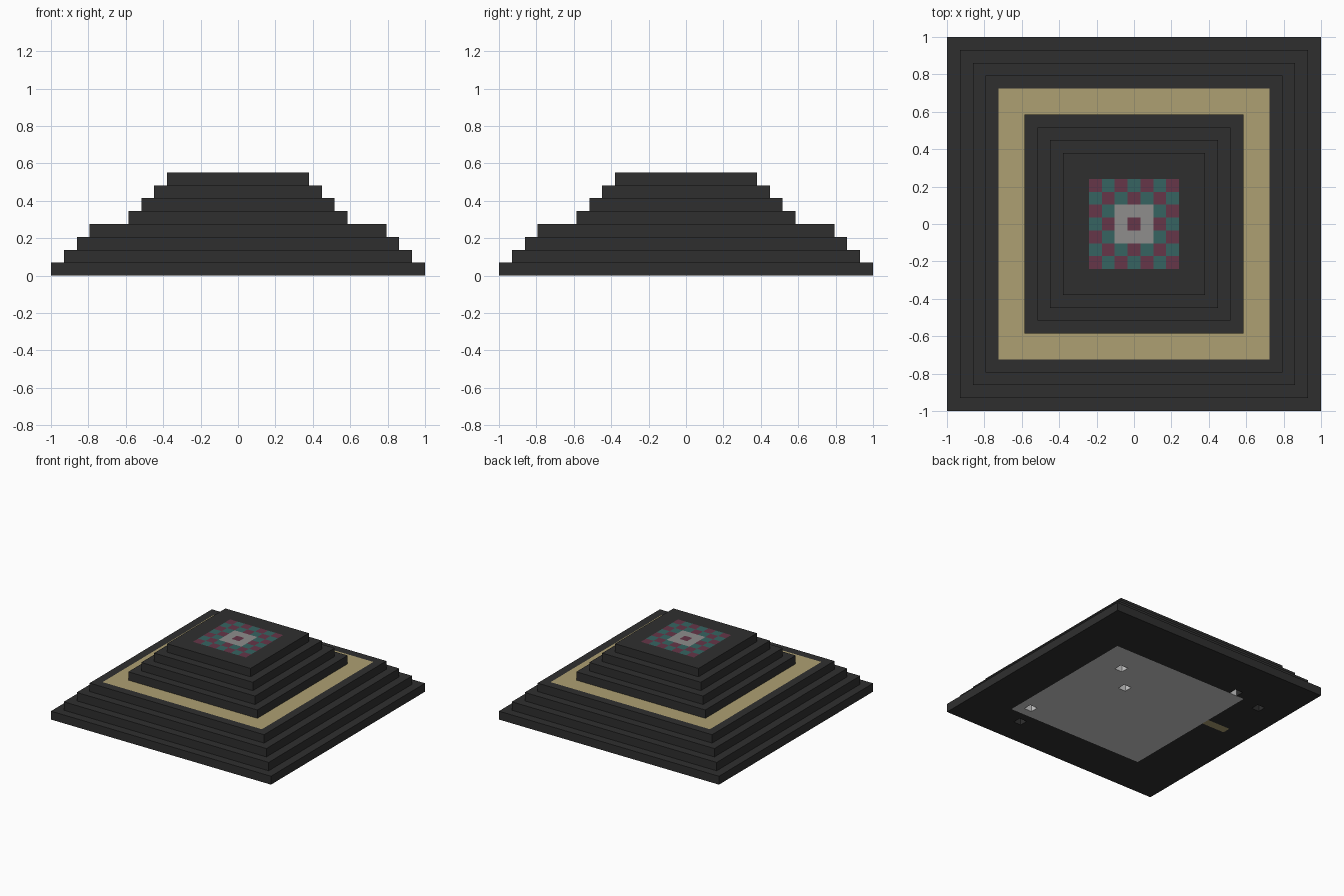
import bpy
import bmesh

cube = bpy.data.objects.get("Cube")
if cube:
    bpy.data.objects.remove(cube, do_unlink=True)

CELL = 2 / 29  # one building block


def material(name, *rgb):
    linear = [((c / 255 + 0.055) / 1.055) ** 2.4 for c in rgb] + [1.0]
    mat = bpy.data.materials.new(name)
    mat.use_nodes = True
    mat.diffuse_color = linear
    bsdf = mat.node_tree.nodes["Principled BSDF"]
    bsdf.inputs["Base Color"].default_value = linear
    bsdf.inputs["Roughness"].default_value = 0.9
    return mat


MATS = [
    material("dark_stone", 47, 47, 47),
    material("sand", 174, 160, 114),
    material("teal_tile", 54, 100, 97),
    material("maroon_tile", 102, 54, 72),
    material("grey_tile", 142, 141, 140),
    material("pale_stone", 205, 205, 205),
]
DARK, SAND, TEAL, MAROON, GREY, PALE = range(6)


def tier(name, width, level, segments=1, rule=None, pits=()):
    """Square slab, width in blocks; rule(i, j, facing) colours top and underside."""
    bm = bmesh.new()
    bmesh.ops.create_grid(bm, x_segments=segments, y_segments=segments,
                          size=width * CELL / 2)
    grown = bmesh.ops.extrude_face_region(bm, geom=bm.faces[:])["geom"]
    bmesh.ops.translate(bm, vec=(0, 0, CELL),
                        verts=[g for g in grown if isinstance(g, bmesh.types.BMVert)])
    bmesh.ops.recalc_face_normals(bm, faces=bm.faces[:])
    sunk = []
    for face in bm.faces:
        if rule and abs(face.normal.z) > 0.5:
            c = face.calc_center_median()
            i, j = round(c.x / CELL), round(c.y / CELL)
            face.material_index = rule(i, j, face.normal.z)
            if face.normal.z < 0 and (i, j) in pits:
                sunk.append(face)
    if sunk:
        # pit walls take the colour of the block beside them
        walls = bmesh.ops.inset_individual(bm, faces=sunk, thickness=0,
                                           depth=-CELL * 0.98)["faces"]
        for wall in walls:
            for edge in wall.edges:
                if all(v.co.z < CELL * 0.01 for v in edge.verts):
                    for other in edge.link_faces:
                        if other is not wall:
                            wall.material_index = other.material_index
        for face in sunk:
            face.material_index = DARK
    mesh = bpy.data.meshes.new(name)
    bm.to_mesh(mesh)
    bm.free()
    for mat in MATS:
        mesh.materials.append(mat)
    obj = bpy.data.objects.new(name, mesh)
    obj.location.z = level * CELL
    bpy.context.collection.objects.link(obj)


def underside(i, j, facing):
    # off-centre pale floor and a short sand strip
    if facing > 0:
        return DARK
    if -8 <= i <= 9 and -9 <= j <= 8:
        return PALE
    return SAND if -11 <= i <= -9 and j == 2 else DARK


def terrace(i, j, facing):
    # sand walkway
    return SAND if facing > 0 and max(abs(i), abs(j)) <= 10 else DARK


def roof(i, j, facing):
    # checkered floor with a grey centre
    ring = max(abs(i), abs(j))
    if facing < 0 or ring > 3:
        return DARK
    if ring == 1:
        return GREY
    return TEAL if (i + j) % 2 else MAROON


PITS = {(6, 5), (3, 2), (8, -8), (-7, 9), (-11, 8), (7, -11)}

# Lower steps
tier("base_step", 29, 0, 29, underside, PITS)
tier("second_step", 27, 1)
tier("third_step", 25, 2)
tier("terrace_step", 23, 3, 23, terrace)

# Upper steps
for n, name in enumerate(("fifth_step", "sixth_step", "seventh_step")):
    tier(name, 17 - 2 * n, 4 + n)
tier("roof_step", 11, 7, 11, roof)
